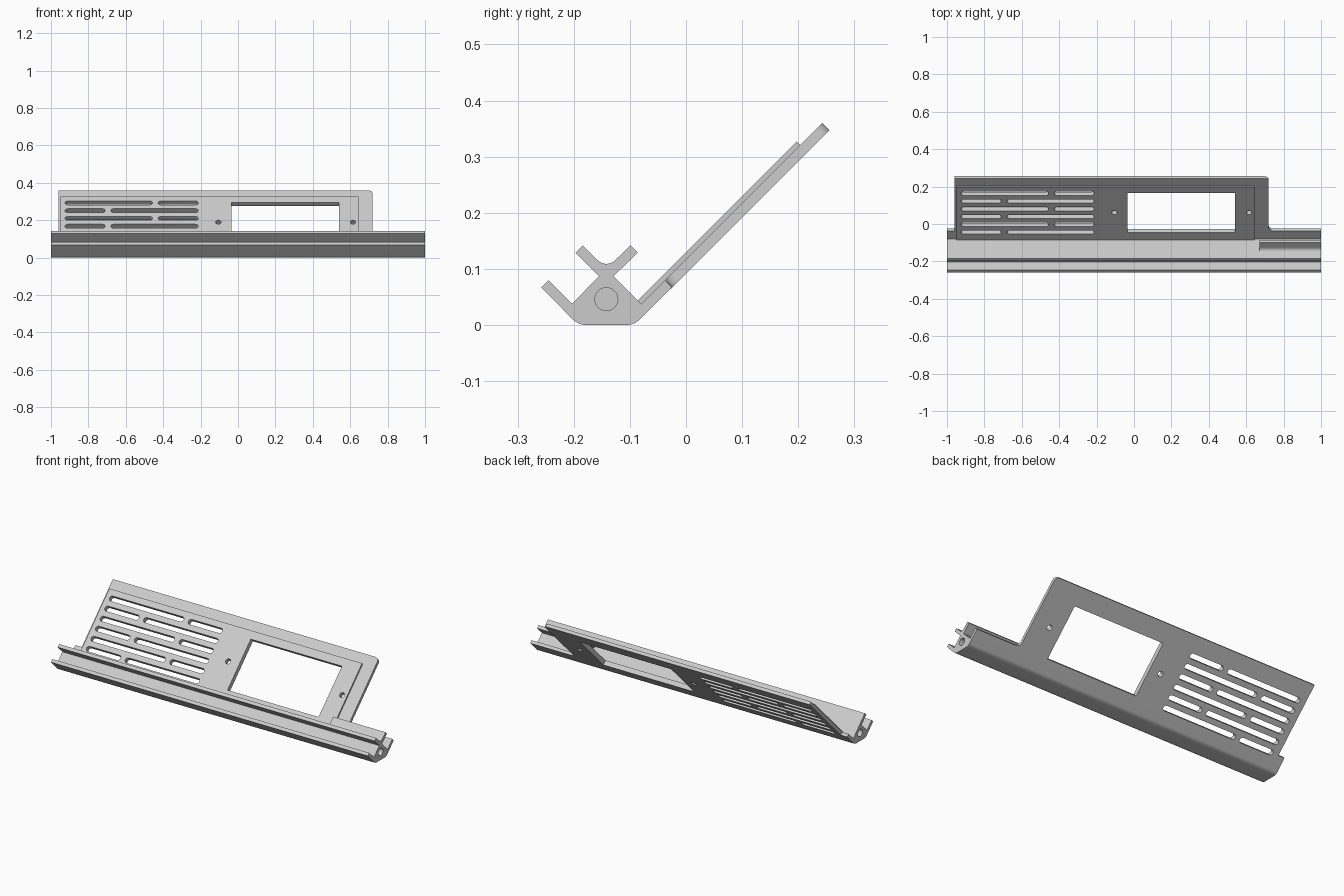
import bpy, bmesh
from math import sqrt, pi, cos, sin, tan
from mathutils import Matrix, Vector

cube = bpy.data.objects.get("Cube")
if cube:
    bpy.data.objects.remove(cube, do_unlink=True)

S = sqrt(0.5)
# Local frames: section lies in y-z and runs along x; panel leans back 45 degrees
RAIL = Matrix(((0, 0, 1, 0), (1, 0, 0, 0), (0, 1, 0, 0), (0, 0, 0, 1)))
PANEL = Matrix(((1, 0, 0, 0), (0, S, -S, 0), (0, S, S, 0.117), (0, 0, 0, 1)))

grey = bpy.data.materials.new("light_grey")
grey.use_nodes = True
colour = (0.6, 0.6, 0.6, 1)
grey.diffuse_color = colour
grey.node_tree.nodes["Principled BSDF"].inputs["Base Color"].default_value = colour


def outline(points, steps=8):
    """Polygon whose corners given as (x, y, radius) are rounded."""
    result = []
    for i, p in enumerate(points):
        c = Vector(p[:2])
        if len(p) < 3:
            result.append(c)
            continue
        r = p[2]
        a = (Vector(points[i - 1][:2]) - c).normalized()
        b = (Vector(points[(i + 1) % len(points)][:2]) - c).normalized()
        half = a.angle(b) / 2
        centre = c + (a + b).normalized() * (r / sin(half))
        start = c + a * (r / tan(half)) - centre
        end = c + b * (r / tan(half)) - centre
        for k in range(steps + 1):
            spoke = start.normalized().slerp(end.normalized(), k / steps)
            result.append(centre + spoke.normalized() * r)
    return result


def prism(bm, points, frame, low, high):
    bottom = [bm.verts.new(frame @ Vector((*p, low))) for p in points]
    top = [bm.verts.new(frame @ Vector((*p, high))) for p in points]
    bm.faces.new(bottom)
    bm.faces.new(top)
    n = len(points)
    for i in range(n):
        j = (i + 1) % n
        bm.faces.new((bottom[i], bottom[j], top[j], top[i]))


def make(name, *prisms):
    bm = bmesh.new()
    for args in prisms:
        prism(bm, *args)
    bmesh.ops.recalc_face_normals(bm, faces=bm.faces)
    mesh = bpy.data.meshes.new(name)
    bm.to_mesh(mesh)
    bm.free()
    mesh.materials.append(grey)
    obj = bpy.data.objects.new(name, mesh)
    bpy.context.collection.objects.link(obj)
    return obj


def stadium(x0, x1, v, r, steps=10):
    arc = [pi * k / steps - pi / 2 for k in range(steps + 1)]
    right = [(x1 - r + r * cos(t), v + r * sin(t)) for t in arc]
    left = [(x0 + r - r * cos(t), v - r * sin(t)) for t in arc]
    return right + left


def circle(x, y, r, n=32):
    return [(x + r * cos(2 * pi * k / n), y + r * sin(2 * pi * k / n)) for k in range(n)]


def face_v(y):
    """Distance up the panel for a depth y on the raised face."""
    return (y + 0.0065) / S


# Rail sections: a long one with a single upper lip, a short one with a V-shaped lip
base = [(-0.0795, 0.0375), (-0.037, 0.080), (-0.025, 0.067), (-0.092, 0, 0.035),
        (-0.192, 0, 0.035), (-0.258, 0.067), (-0.245, 0.080), (-0.203, 0.038),
        (-0.155, 0.087), (-0.197, 0.129), (-0.184, 0.142)]
vee = [(-0.142, 0.100, 0.022), (-0.099, 0.142), (-0.086, 0.129), (-0.129, 0.087)]
rail = make("rail", (outline(base), RAIL, -1, 0.67))
rail_end = make("rail_end", (outline(base + vee), RAIL, 0.67, 1))

# Leaning panel with rounded corners, and the raised face on it
v0, v1 = -0.0523, 0.3437
panel = make("panel", (outline([
    (-0.96, v0 - 0.004), (-0.96, v1), (0.72, v1, 0.025), (0.72, v0, 0.025),
    (0.76, v0), (0.76, v0 - 0.004)]), PANEL, -0.018, 0))
face = make("raised_face", (outline([
    (-0.95, -0.1124), (0.645, -0.1124), (0.645, face_v(0.197)),
    (-0.95, face_v(0.197))]), PANEL, 0, 0.0092))

# Cutters: staggered vent slots, display window, screw holes
cuts = []
for row in range(6):
    v = face_v(0.163 - 0.0415 * row)
    gap = (-0.457, -0.427) if row % 2 == 0 else (-0.71, -0.68)
    for x0, x1 in ((-0.925, gap[0]), (gap[1], -0.213)):
        cuts.append(stadium(x0, x1, v, 0.0145))
low, high = face_v(-0.045), face_v(0.165)
cuts.append([(-0.035, low), (0.54, low), (0.54, high), (-0.035, high)])
for x in (-0.105, 0.615):
    cuts.append(circle(x, face_v(0.06), 0.0145))
openings = make("openings_cutter", *[(c, PANEL, -0.04, 0.03) for c in cuts])

# Blind bores in the rail ends
bore = circle(-0.142, 0.046, 0.0205)
bores = make("bore_cutter", (bore, RAIL, -1.05, -0.88), (bore, RAIL, 0.88, 1.05))

for obj, cutters in ((rail, (openings, bores)), (rail_end, (bores,)),
                     (panel, (openings,)), (face, (openings,))):
    bpy.ops.object.select_all(action="DESELECT")
    obj.select_set(True)
    bpy.context.view_layer.objects.active = obj
    for cutter in cutters:
        mod = obj.modifiers.new("cut", "BOOLEAN")
        mod.operation = "DIFFERENCE"
        mod.solver = "EXACT"
        mod.object = cutter
        bpy.ops.object.modifier_apply(modifier=mod.name)
    bpy.ops.object.shade_smooth_by_angle(angle=0.5)

for cutter in (openings, bores):
    cutter.hide_render = True
    cutter.hide_set(True)
